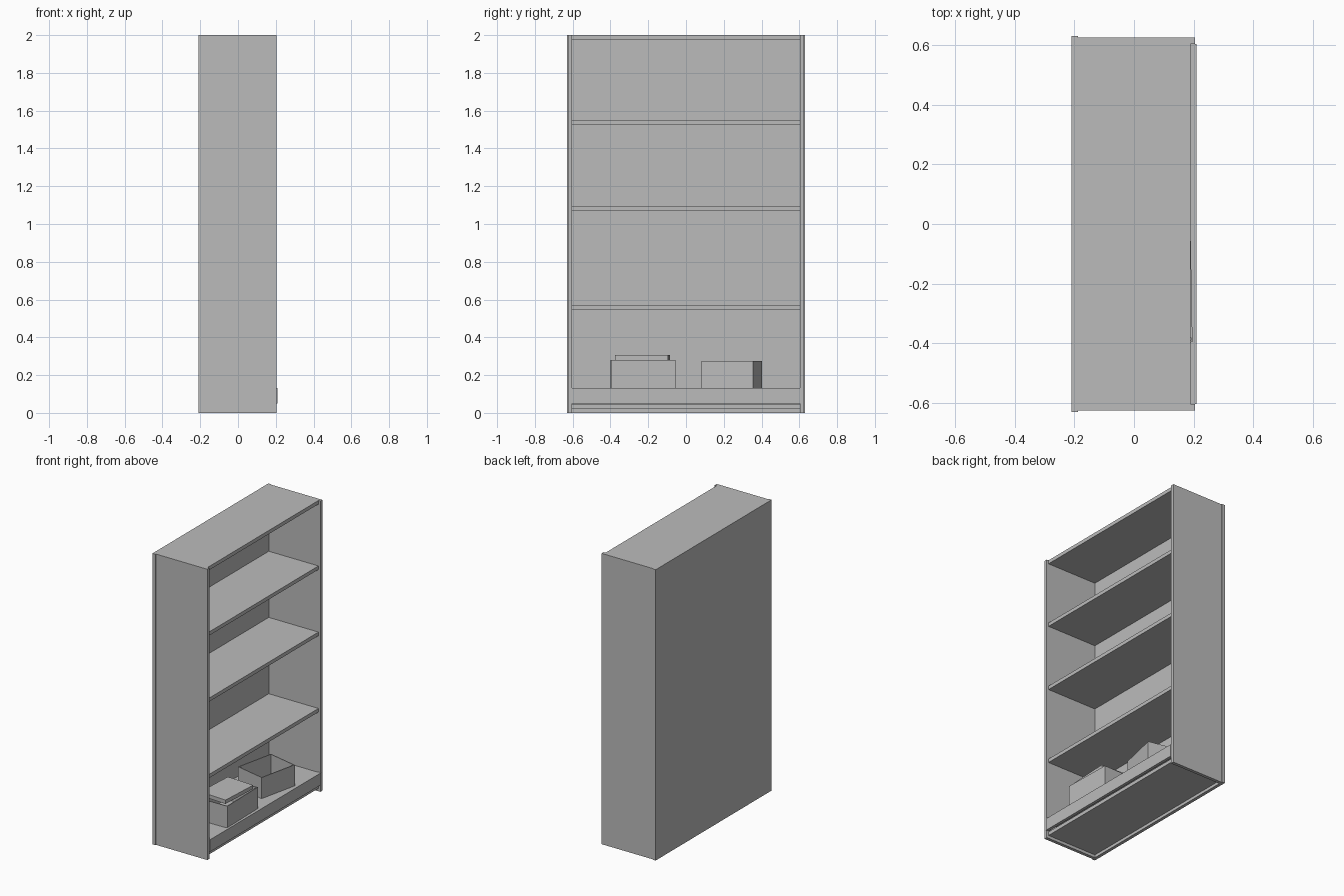
import bpy, bmesh, math
from mathutils import Matrix

if "Cube" in bpy.data.objects:
    bpy.data.objects.remove(bpy.data.objects["Cube"])

grey = bpy.data.materials.new("plain_grey")
grey.diffuse_color = (0.5, 0.5, 0.5, 1)
grey.use_nodes = True
grey.node_tree.nodes["Principled BSDF"].inputs["Base Color"].default_value = grey.diffuse_color


def finish(name, bm):
    me = bpy.data.meshes.new(name)
    bm.to_mesh(me)
    bm.free()
    me.materials.append(grey)
    ob = bpy.data.objects.new(name, me)
    bpy.context.collection.objects.link(ob)
    return ob


def board(name, x0, x1, y0, y1, z0, z1):
    """Plain board between two opposite corners."""
    bm = bmesh.new()
    size = Matrix.Diagonal((x1 - x0, y1 - y0, z1 - z0, 1))
    mid = Matrix.Translation(((x0 + x1) / 2, (y0 + y1) / 2, (z0 + z1) / 2))
    bmesh.ops.create_cube(bm, size=1, matrix=mid @ size)
    return finish(name, bm)


def open_box(name, centre, width, depth, height, angle, wall=0.008):
    """Open-topped storage box: the top face is inset and pushed down."""
    bm = bmesh.new()
    bmesh.ops.create_cube(bm, size=1, matrix=Matrix.Translation((0, 0, height / 2))
                          @ Matrix.Diagonal((depth, width, height, 1)))
    top = max(bm.faces, key=lambda f: f.calc_center_median().z)
    bmesh.ops.inset_region(bm, faces=[top], thickness=wall)
    inner = bmesh.ops.extrude_face_region(bm, geom=[top])
    verts = [g for g in inner["geom"] if isinstance(g, bmesh.types.BMVert)]
    bmesh.ops.translate(bm, verts=verts, vec=(0, 0, wall - height))
    if top.is_valid:
        bmesh.ops.delete(bm, geom=[top], context='FACES_ONLY')
    bmesh.ops.recalc_face_normals(bm, faces=bm.faces)
    ob = finish(name, bm)
    ob.location = centre
    ob.rotation_euler.z = angle
    return ob


# carcass: back panel and two sides
board("back_panel", -0.21, -0.188, -0.63, 0.63, 0, 2)
for side, s in (("left", -1), ("right", 1)):
    a, b = sorted((s * 0.603, s * 0.625))
    board(side + "_side_panel", -0.188, 0.204, a, b, 0, 2)

# horizontal boards, listed by their top height
for name, z in (("bottom_panel", 0.045), ("floor_shelf", 0.13), ("lower_shelf", 0.57),
                ("middle_shelf", 1.095), ("upper_shelf", 1.55), ("top_panel", 2.0)):
    board(name, -0.188, 0.19, -0.603, 0.603, z - 0.025, z)

# plinth strip across the front
board("plinth", 0.19, 0.21, -0.603, 0.603, 0.05, 0.133)

# storage boxes on the floor shelf
open_box("storage_box", (0.045, 0.243, 0.13), 0.28, 0.22, 0.145, math.radians(-12.5))
open_box("lidded_box", (0.073, -0.228, 0.13), 0.34, 0.24, 0.15, math.radians(1))

# loose lid lying on the first box
lid = board("box_lid", -0.1, 0.1, -0.14, 0.14, 0, 0.026)
lid.location = (0.075, -0.23, 0.281)
lid.rotation_euler.z = math.radians(-3)
